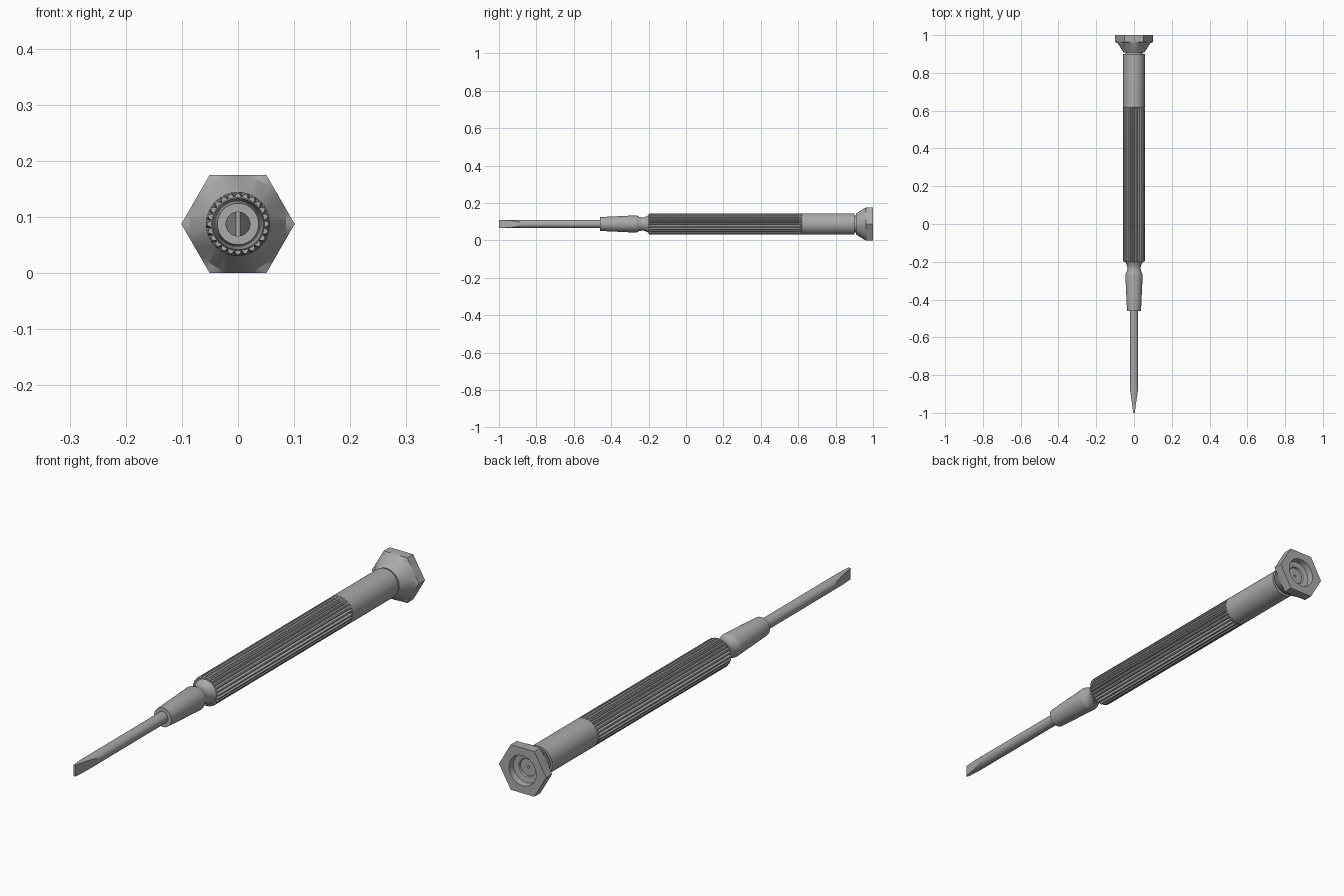
import bpy, bmesh
from math import sin, cos, pi
from mathutils import Vector

if "Cube" in bpy.data.objects:
    bpy.data.objects.remove(bpy.data.objects["Cube"])

AXIS_Z = 0.0875
HEX_FLAT = 0.0875

steel = bpy.data.materials.new("grey_steel")
steel.use_nodes = True
colour = (0.4, 0.4, 0.4, 1)
steel.diffuse_color = colour
steel.node_tree.nodes["Principled BSDF"].inputs["Base Color"].default_value = colour


def hexagon(i, n):
    """Radius of a hexagon with corners to the sides."""
    a = 2 * pi * i / n
    return HEX_FLAT / cos((a % (pi / 3)) - pi / 6)


def fluted(i, n):
    """Radius of a handle with V grooves."""
    return (0.057, 0.057, 0.054, 0.049, 0.054, 0.057)[i % 6]


def loft(name, rings, n=48, cuts=()):
    """Skin rings of (y, radius or radius rule) along the y axis, then cut."""
    bm = bmesh.new()
    previous = None
    for y, radius in rings:
        ring = []
        for i in range(n):
            r = radius(i, n) if callable(radius) else radius
            a = 2 * pi * i / n
            ring.append(bm.verts.new((r * cos(a), y, AXIS_Z + r * sin(a))))
        if previous:
            for i in range(n):
                j = (i + 1) % n
                bm.faces.new((previous[i], previous[j], ring[j], ring[i]))
        else:
            bm.faces.new(ring)
        previous = ring
    bm.faces.new(previous)
    for point, normal in cuts:
        geom = bm.verts[:] + bm.edges[:] + bm.faces[:]
        cut = bmesh.ops.bisect_plane(bm, geom=geom, plane_co=point,
                                     plane_no=normal, clear_outer=True)
        edges = [e for e in cut["geom_cut"] if isinstance(e, bmesh.types.BMEdge)]
        bmesh.ops.contextual_create(bm, geom=edges)
    bmesh.ops.recalc_face_normals(bm, faces=bm.faces[:])
    mesh = bpy.data.meshes.new(name)
    bm.to_mesh(mesh)
    bm.free()
    mesh.materials.append(steel)
    obj = bpy.data.objects.new(name, mesh)
    bpy.context.collection.objects.link(obj)
    bpy.ops.object.select_all(action="DESELECT")
    obj.select_set(True)
    bpy.context.view_layer.objects.active = obj
    bpy.ops.object.shade_smooth_by_angle(angle=pi / 9)
    return obj


# Round shaft ground to a flat tip by two sloping planes
tip_cuts = [(Vector((s * 0.004, -1, AXIS_Z)), Vector((s * 0.13, -0.018, 0)))
            for s in (-1, 1)]
loft("blade", [(-1, 0.022), (-0.44, 0.022)], cuts=tip_cuts)

# Tapered collar and waisted neck
loft("collar", [(-0.46, 0.037), (-0.27, 0.046), (-0.265, 0.045), (-0.25, 0.038),
                (-0.237, 0.035), (-0.225, 0.036), (-0.212, 0.041), (-0.195, 0.05)])

# Fluted grip running out into the plain barrel
loft("handle", [(-0.2, lambda i, n: fluted(i, n) - 0.003), (-0.195, fluted),
                (0.605, fluted), (0.62, 0.057), (0.9, 0.057)], n=144)
loft("spindle", [(0.89, 0.045), (0.93, 0.045)])

# Hexagonal swivel cap with a cupped end and small centre hole
loft("swivel_cap", [(0.908, 0.055), (0.957, 0.086), (0.963, hexagon), (1, hexagon),
                    (1, 0.058), (0.975, 0.056), (0.972, 0.035), (0.965, 0.033),
                    (0.965, 0.005), (0.95, 0.005)], n=72)
